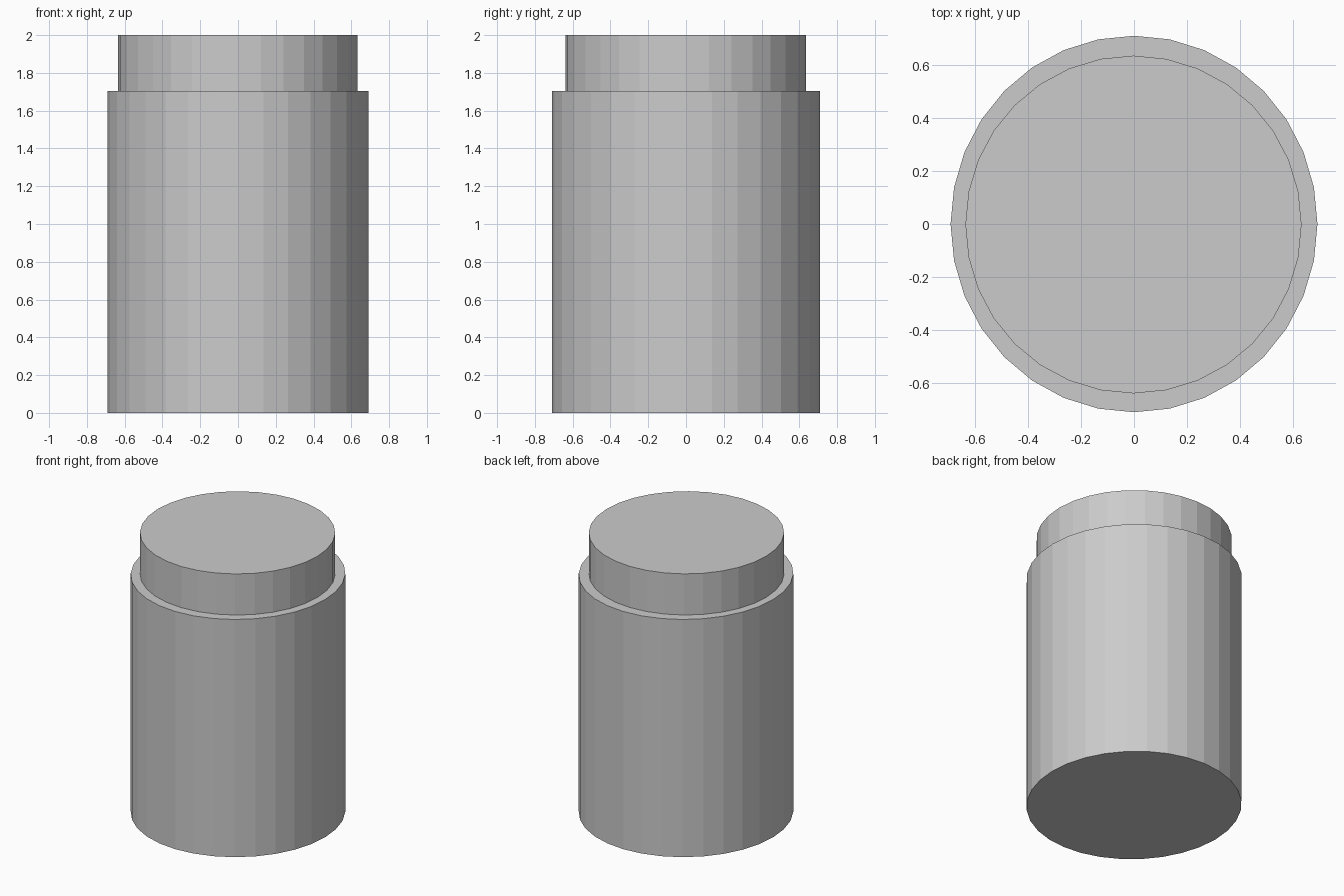
import bpy

if "Cube" in bpy.data.objects:
    bpy.data.objects.remove(bpy.data.objects["Cube"])

SIDES = 32


def drum(name, rx, ry, z0, z1, x=0.0, y=0.0):
    """Flat-shaded, capped, slightly oval cylinder from z0 to z1."""
    bpy.ops.mesh.primitive_cylinder_add(
        vertices=SIDES, radius=1, depth=1, location=(x, y, (z0 + z1) / 2))
    obj = bpy.context.object
    obj.name = name
    obj.scale = (rx, ry, z1 - z0)
    bpy.ops.object.transform_apply(location=False, rotation=False, scale=True)
    return obj


# Main container
drum("jar_body", 0.692, 0.71, 0.0, 1.705)

# Narrower lid seated on the body
drum("jar_lid", 0.634, 0.637, 1.705, 2.0, x=-0.002, y=-0.002)
